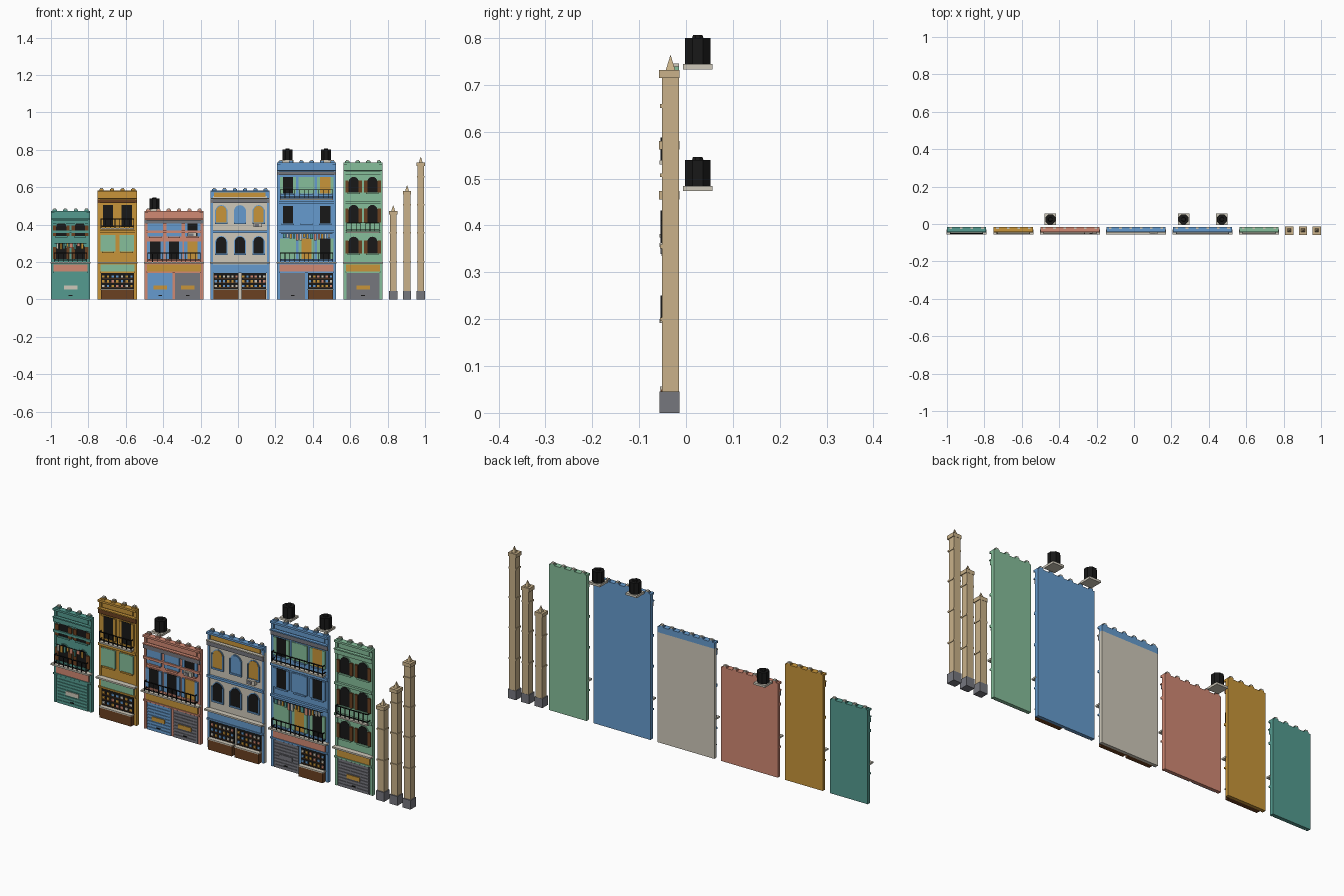
import bpy, bmesh, math, random
from mathutils import Matrix, Vector

random.seed(4)
cube = bpy.data.objects.get("Cube")
if cube:
    bpy.data.objects.remove(cube)

# Palette, keyed by a letter
PALETTE = {
    "t": ("teal", "559a8f"), "o": ("ochre", "c7943c"), "s": ("salmon", "d08873"),
    "w": ("cream", "cdc7b8"), "b": ("blue", "669acd"), "g": ("green", "85bd99"),
    "k": ("black", "1e1e1e"), "n": ("brown", "6b4326"), "y": ("grey", "75767d"),
    "d": ("sand", "c8b088")}
MATS = []
KEYS = list(PALETTE)
for name, code in PALETTE.values():
    col = [(v / 255) ** 2.2 for v in bytes.fromhex(code)] + [1]
    m = bpy.data.materials.new(name)
    m.use_nodes = True
    m.diffuse_color = col
    m.node_tree.nodes["Principled BSDF"].inputs["Base Color"].default_value = col
    MATS.append(m)

BACK, FACE = -.015, -.03


class Part:
    """Collects solids of several colours into one named object."""

    def __init__(self, name):
        self.name, self.bm = name, bmesh.new()

    def paint(self, faces, key):
        for f in faces:
            f.material_index = KEYS.index(key)

    def box(self, key, x0, x1, z0, z1, y0, y1=FACE):
        size = Vector((x1 - x0, y1 - y0, z1 - z0))
        mid = Vector((x0 + x1, y0 + y1, z0 + z1)) / 2
        r = bmesh.ops.create_cube(self.bm, size=1,
                                  matrix=Matrix.Translation(mid) @ Matrix.Diagonal(size).to_4x4())
        self.paint({f for v in r["verts"] for f in v.link_faces}, key)

    def arch(self, key, x0, x1, z0, z1, y0, y1=FACE):
        rad, mid = (x1 - x0) / 2, (x0 + x1) / 2
        pts = [(x0, z0), (x1, z0)]
        for i in range(9):
            a = math.pi * i / 8
            pts.append((mid + rad * math.cos(a), z1 - rad + rad * math.sin(a)))
        front, back = [[self.bm.verts.new((x, y, z)) for x, z in pts] for y in (y0, y1)]
        faces = [self.bm.faces.new(front), self.bm.faces.new(back[::-1])]
        for i in range(len(pts)):
            faces.append(self.bm.faces.new((front[i], front[i - 1], back[i - 1], back[i])))
        self.paint(faces, key)

    def cone(self, key, x, y, z0, z1, r0, r1, sides):
        mat = Matrix.Translation((x, y, (z0 + z1) / 2)) @ Matrix.Rotation(math.pi / sides, 4, "Z")
        r = bmesh.ops.create_cone(self.bm, cap_ends=True, segments=sides, radius1=r0,
                                  radius2=r1, depth=z1 - z0, matrix=mat)
        self.paint({f for v in r["verts"] for f in v.link_faces}, key)

    def finish(self):
        bmesh.ops.recalc_face_normals(self.bm, faces=self.bm.faces[:])
        me = bpy.data.meshes.new(self.name)
        for m in MATS:
            me.materials.append(m)
        self.bm.to_mesh(me)
        self.bm.free()
        bpy.context.collection.objects.link(bpy.data.objects.new(self.name, me))


def window(p, x, z0, z1, arched, pane, shutter, wide, trim):
    shape = p.arch if arched else p.box
    h = .027
    shape(trim, x - h - .004, x + h + .004, z0 - .004, z1 + .004, FACE - .003)
    shape(pane, x - h, x + h, z0, z1, FACE - .005)
    p.box(trim, x - h - .006, x + h + .006, z0 - .008, z0, FACE - .009)
    for s in (-1, 1):
        a, b = sorted((x + s * h, x + s * (h + wide)))
        p.box(shutter, a, b, z0, z1 - .02 * arched, FACE - .008)


def balcony(p, x0, x1, z):
    front = -.054
    p.box("w", x0, x1, z - .008, z, -.057)
    for h in (.008, .046):
        p.box("k", x0, x1, z + h, z + h + .004, front, front + .003)
        for x in (x0, x1 - .003):
            p.box("k", x, x + .003, z + h, z + h + .004, front)
    n = round((x1 - x0) / .026)
    for i in range(n + 1):
        x = x0 + (x1 - x0 - .003) * i / n
        p.box("k", x, x + .003, z, z + .046, front, front + .003)


def laundry(p, x0, x1, z):
    p.box("k", x0, x1, z, z + .002, -.05, -.048)
    x = x0 + .01
    while x < x1 - .02:
        w = random.uniform(.01, .017)
        p.box(random.choice("tosw"), x, x + w, z - random.uniform(.018, .035), z, -.051, -.047)
        x += w + .006


def roller_door(p, key, label, x0, x1):
    p.box(key, x0, x1, 0, .142, FACE - .004)
    for i in range(9):
        z = .004 + i * .0153
        p.box(key, x0 + .004, x1 - .004, z, z + .0125, FACE - .007)
    mid = (x0 + x1) / 2
    p.box(label, mid - .036, mid + .036, .054, .074, FACE - .01)
    p.box("k", mid - .01, mid + .01, .019, .024, FACE - .01)


def shop(p, x0, x1):
    p.box("k", x0, x1, .05, .142, FACE - .005)
    p.box("n", x0, x1, 0, .05, -.054)
    p.box("w", x0 - .002, x1 + .002, .05, .056, -.056)
    n = round((x1 - x0) / .024)
    for row in (.066, .091, .116):
        p.box("n", x0 + .008, x1 - .008, row - .004, row - .002, FACE - .008)
        for i in range(n):
            x = x0 + (x1 - x0) * (i + .5) / n
            p.box(random.choice("owbso"), x - .006, x + .006, row, row + .012, FACE - .008)


# name, left, right, top, wall, trim, sign, crown, ground bays, storeys
# storey: sill, head, arched, panes, shutter colour, shutter width, balcony height
HOUSES = [
    ("teal", -1, -.79, .473, "t", "t", "s", "t", ["tw"],
     [(.215, .3, 1, "kk", "n", .018, .2), (.34, .415, 1, "kk", "n", .018, 0)]),
    ("ochre", -.75, -.54, .583, "o", "o", "g", "n", ["shop"],
     [(.255, .345, 0, "gg", "g", .012, 0), (.395, .505, 0, "kk", "o", .014, .382)]),
    ("salmon", -.5, -.185, .473, "s", "s", "o", "y", ["bo", "yo"],
     [(.215, .31, 0, "kko", "b", .018, .2), (.335, .41, 0, "bbk", "b", .014, 0)]),
    ("cream", -.147, .168, .583, "w", "b", "b", "y", ["shop", "shop"],
     [(.245, .335, 1, "kkk", "b", .006, 0), (.41, .5, 1, "obo", "b", .006, 0)]),
    ("blue", .208, .525, .732, "b", "b", "s", "y", ["yy", "shop"],
     [(.215, .325, 0, "gok", "g", .016, .2), (.405, .5, 0, "kbk", "b", .016, 0),
      (.565, .655, 0, "kgo", "g", .016, .538)]),
    ("green", .564, .773, .732, "g", "g", "o", "g", ["yo"],
     [(.245, .335, 1, "kk", "n", .018, 0), (.41, .505, 1, "kk", "n", .018, .362),
      (.572, .655, 1, "kk", "n", .018, 0)]),
]

for name, x0, x1, top, wall, trim, sign, crown, bays, storeys in HOUSES:
    mid, count = (x0 + x1) / 2, len(storeys[0][3])
    # Wall, edge strips, floor bands, cornice and parapet blocks
    p = Part(name + "_facade")
    p.box(wall, x0, x1, 0, top - .03, FACE, BACK)
    p.box(trim, x0, x1, top - .03, top - .01, FACE, BACK)
    for x in (x0, x1 - .012):
        p.box(trim, x, x + .012, 0, top - .01, FACE - .004)
    for z in (.355, .51, .662):
        if z < top - .08:
            p.box(trim, x0, x1, z, z + .012, FACE - .012)
    p.box(crown, x0, x1, top - .068, top - .048, FACE - .01)
    p.box(wall, x0, x1, top - .046, top - .04, FACE - .016)
    p.box("o" if wall == "w" else wall, x0 + .02, x1 - .02, top - .036, top - .012, FACE - .006)
    p.box(trim, x0, x1, top - .01, top, FACE - .014, BACK)
    blocks = count * 2
    for i in range(blocks):
        x = x0 + .02 + (x1 - x0 - .04) * i / (blocks - 1)
        p.box(trim, x - .011, x + .011, top, top + .007, FACE - .002, BACK)
        p.box("w", x - .007, x + .007, top + .007, top + .013, FACE + .002, BACK)
    p.finish()

    # Ground floor: sign board, ledge, roller doors or shop windows
    p = Part(name + "_ground_floor")
    p.box(sign, x0 + .014, x1 - .014, .15, .187, FACE - .008)
    p.box(trim, x0, x1, .142, .15, FACE - .012)
    p.box("w", x0 - .002, x1 + .002, .192, .2, -.056)
    step = (x1 - x0 - .02) / len(bays)
    for i, bay in enumerate(bays):
        a = x0 + .01 + i * step + .007
        b = a + step - .014
        if bay == "shop":
            shop(p, a, b)
        else:
            roller_door(p, bay[0], bay[1], a, b)
    p.finish()

    # Upper windows and balconies
    p = Part(name + "_windows")
    for z0, z1, arched, panes, shutter, wide, rail in storeys:
        for i, pane in enumerate(panes):
            x = mid + (i - (count - 1) / 2) * .1
            window(p, x, z0, z1, arched, pane, shutter, wide, trim)
        if rail:
            balcony(p, x0 + .016, x1 - .016, rail)
    p.finish()

# Clothes lines
p = Part("laundry")
laundry(p, -.98, -.81, .3)
laundry(p, .23, .505, .35)
p.finish()

# Air conditioners below right-hand windows
p = Part("air_conditioners")
for x, z in ((-.245, .335), (.105, .386)):
    p.box("w", x - .022, x + .022, z, z + .022, -.052)
    p.box("y", x - .016, x + .006, z + .004, z + .018, -.054, -.052)
p.finish()

# Rooftop water tanks on slabs
p = Part("water_tanks")
for x, z in ((-.447, .473), (.265, .733), (.47, .733)):
    p.box("w", x - .031, x + .031, z, z + .011, -.006, .057)
    p.cone("k", x, .025, z + .011, z + .067, .029, .029, 8)
    p.cone("k", x, .025, z + .067, z + .073, .013, .011, 8)
p.finish()

# Free-standing pillars with plinth, rings, cap and pointed finial
for i, (x, h) in enumerate(((.83, .473), (.904, .58), (.977, .732))):
    p = Part(f"pillar_{i + 1}")
    p.box("d", x - .018, x + .018, .045, h - .018, -.051, BACK)
    p.box("y", x - .022, x + .022, 0, .046, -.057, BACK + .001)
    p.box("d", x - .022, x + .022, h - .018, h, -.058, BACK + .001)
    for z in (.2, .355, .507, .655):
        if z < h - .03:
            p.box("d", x - .021, x + .021, z - .004, z + .004, -.055, BACK)
    p.cone("d", x, -.033, h, h + .03, .014, .001, 4)
    p.finish()
